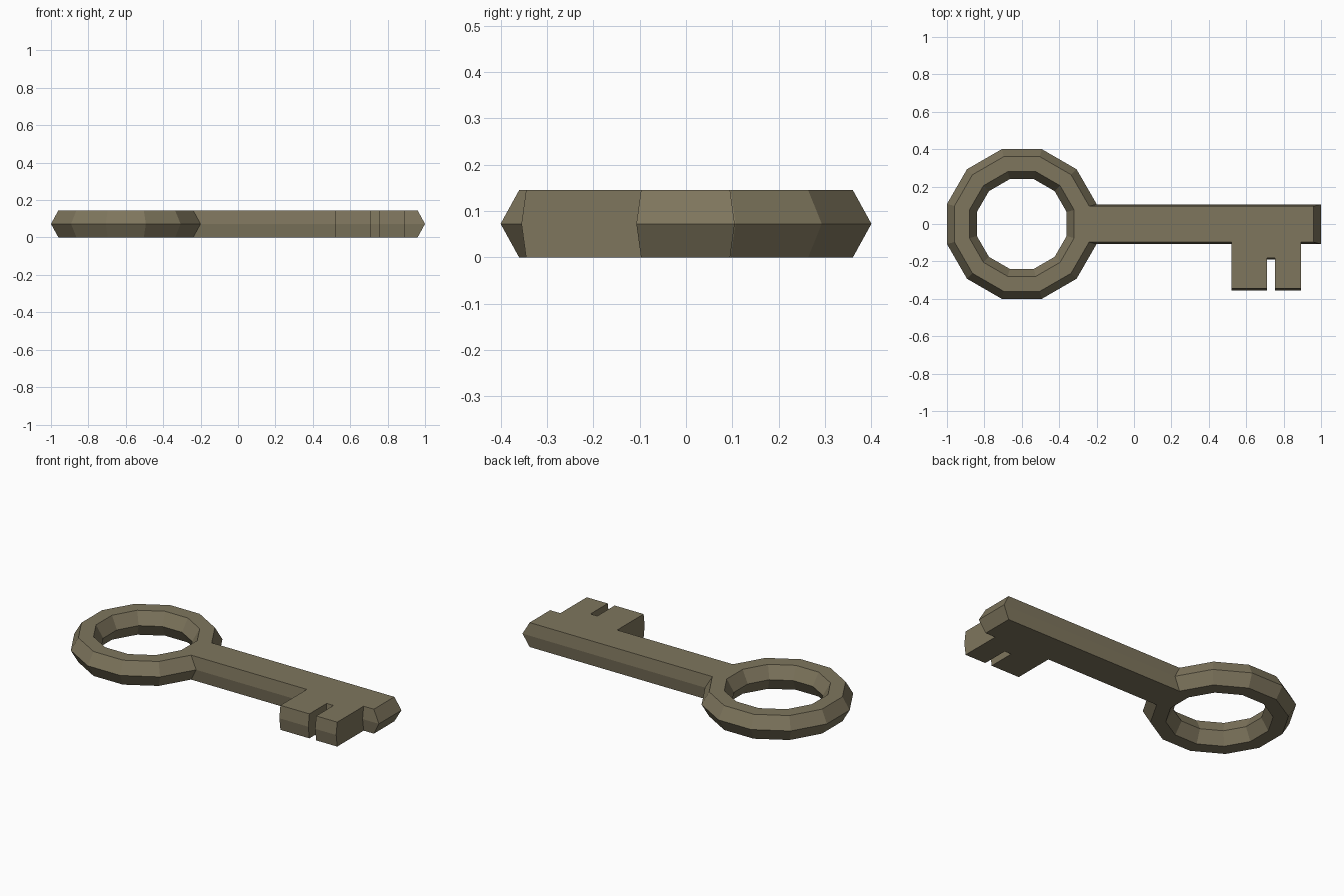
import bpy, bmesh, math

if "Cube" in bpy.data.objects:
    bpy.data.objects.remove(bpy.data.objects["Cube"])

H = 0.145          # key thickness
MID = H / 2


def finish(bm, name, mat):
    bmesh.ops.recalc_face_normals(bm, faces=bm.faces)
    mesh = bpy.data.meshes.new(name)
    bm.to_mesh(mesh)
    bm.free()
    mesh.materials.append(mat)
    obj = bpy.data.objects.new(name, mesh)
    bpy.context.collection.objects.link(obj)
    return obj


def bridge(bm, a, b):
    n = len(a)
    for i in range(n):
        j = (i + 1) % n
        bm.faces.new((a[i], a[j], b[j], b[i]))


metal = bpy.data.materials.new("aged_metal")
metal.diffuse_color = (0.21, 0.18, 0.11, 1)
metal.use_nodes = True
metal.node_tree.nodes["Principled BSDF"].inputs["Base Color"].default_value = metal.diffuse_color

# Bow: twelve-sided ring with a hexagonal cross-section (apothem, height)
section = [(0.40, MID), (0.36, H), (0.28, H), (0.24, MID), (0.28, 0), (0.36, 0)]
bm = bmesh.new()
loops = []
for apothem, z in section:
    r = apothem / math.cos(math.pi / 12)
    angles = [math.radians(15 + 30 * k) for k in range(12)]
    loops.append([bm.verts.new((-0.6 + r * math.cos(a), r * math.sin(a), z))
                  for a in angles])
for k in range(6):
    bridge(bm, loops[k], loops[(k + 1) % 6])
finish(bm, "bow_ring", metal)

# Shaft and bit: one outline, widest at mid-height (x, y, x inset, y inset)
outline = [
    (-0.20, 0.105, -0.04, -0.01), (-0.20, -0.107, -0.04, 0.01),
    (0.52, -0.107, 0, 0.01), (0.52, -0.355, 0, 0.01),
    (0.71, -0.355, 0, 0.01), (0.71, -0.19, 0, 0.008),
    (0.755, -0.19, 0, 0.008), (0.755, -0.355, 0, 0.01),
    (0.893, -0.355, 0, 0.01), (0.893, -0.107, 0, 0.01),
    (1.0, -0.107, -0.04, 0.01), (1.0, 0.105, -0.04, -0.01),
]
bm = bmesh.new()
layers = []
for z, inset in ((0, 1), (MID, 0), (H, 1)):
    layers.append([bm.verts.new((x + dx * inset, y + dy * inset, z))
                   for x, y, dx, dy in outline])
bridge(bm, layers[0], layers[1])
bridge(bm, layers[1], layers[2])
bm.faces.new(layers[0])
bm.faces.new(layers[2])
finish(bm, "shaft_and_bit", metal)
